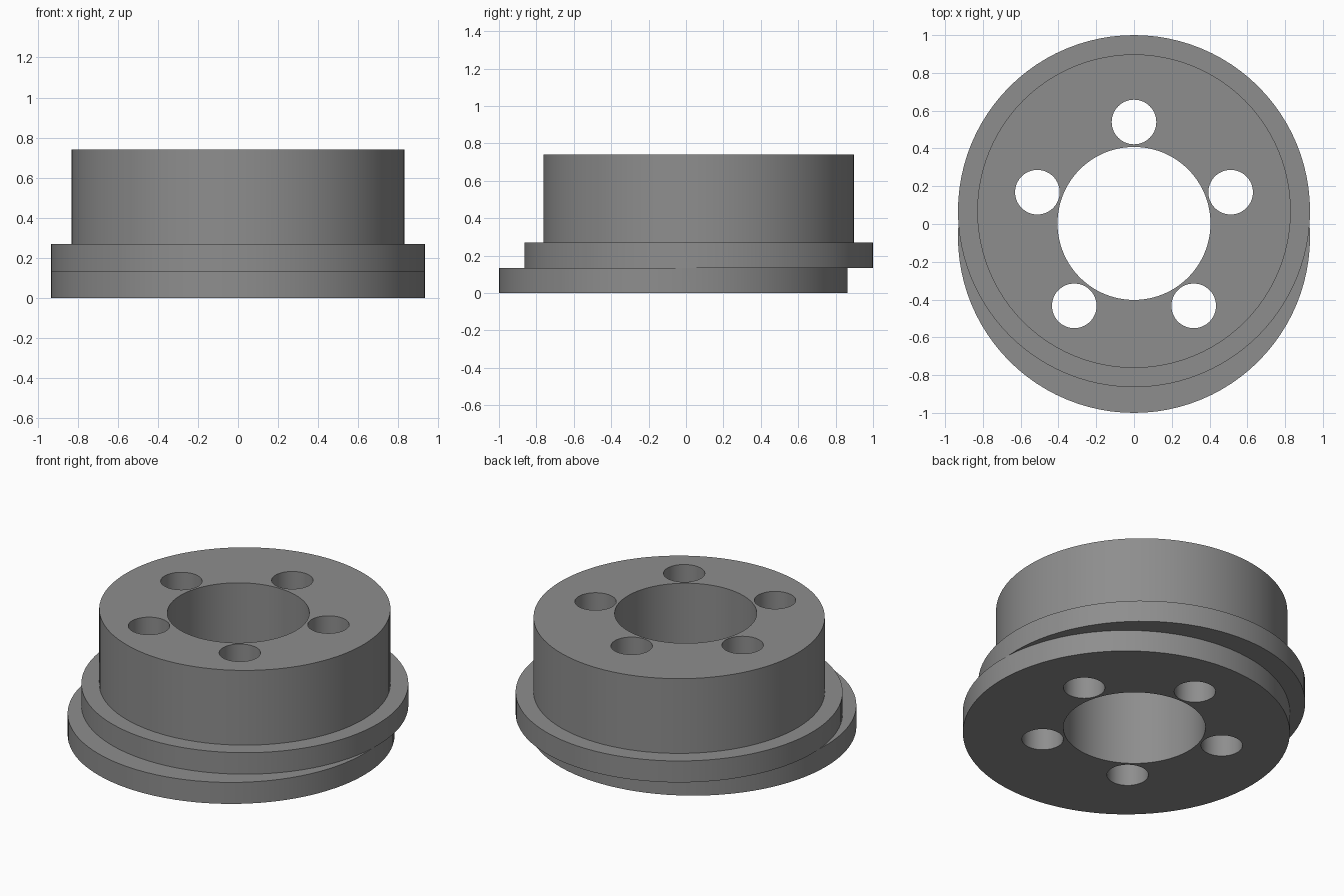
import bpy, bmesh, math

if "Cube" in bpy.data.objects:
    bpy.data.objects.remove(bpy.data.objects["Cube"])

SEG = 96
OFFSET = 0.068      # eccentric shift of the two flanges
HOLES = 5


def lathe(name, profile, y):
    """Closed solid turned about a vertical axis from (radius, z) points."""
    bm = bmesh.new()
    rings = [[bm.verts.new((r * math.cos(2 * math.pi * i / SEG),
                            y + r * math.sin(2 * math.pi * i / SEG), z))
              for i in range(SEG)] for r, z in profile]
    for a, b in zip(rings, rings[1:]):
        for i in range(SEG):
            j = (i + 1) % SEG
            bm.faces.new((a[i], a[j], b[j], b[i]))
    bm.faces.new(rings[0][::-1])
    bm.faces.new(rings[-1])
    mesh = bpy.data.meshes.new(name)
    bm.to_mesh(mesh)
    bm.free()
    obj = bpy.data.objects.new(name, mesh)
    bpy.context.collection.objects.link(obj)
    return obj


def combine(target, other, operation):
    """Apply a boolean and discard the helper solid."""
    mod = target.modifiers.new(operation.lower(), 'BOOLEAN')
    mod.operation, mod.solver, mod.object = operation, 'EXACT', other
    bpy.context.view_layer.objects.active = target
    bpy.ops.object.modifier_apply(modifier=mod.name)
    bpy.data.objects.remove(other)


# Stepped hub with its upper flange, joined to the offset lower flange
body = lathe("flanged_hub", [(0.932, 0.135), (0.932, 0.27), (0.83, 0.27), (0.83, 0.74)], OFFSET)
lower = lathe("lower_flange", [(0.932, 0), (0.932, 0.135)], -OFFSET)
combine(body, lower, 'UNION')

# Central bore
combine(body, lathe("bore_cutter", [(0.405, -0.2), (0.405, 1)], 0.003), 'DIFFERENCE')

# Ring of bolt holes
for k in range(HOLES):
    a = math.pi / 2 + 2 * math.pi * k / HOLES
    cutter = lathe("bolt_cutter", [(0.118, -0.2), (0.118, 1)], 0)
    cutter.location = (0.538 * math.cos(a), 0.002 + 0.538 * math.sin(a), 0)
    bpy.context.view_layer.update()
    combine(body, cutter, 'DIFFERENCE')

# Plain grey metal
grey = bpy.data.materials.new("grey_metal")
grey.diffuse_color = (0.27, 0.27, 0.27, 1)
grey.use_nodes = True
grey.node_tree.nodes["Principled BSDF"].inputs["Base Color"].default_value = grey.diffuse_color
body.data.materials.clear()
body.data.materials.append(grey)
for p in body.data.polygons:
    p.material_index = 0

bpy.ops.object.select_all(action='DESELECT')
body.select_set(True)
bpy.context.view_layer.objects.active = body
bpy.ops.object.shade_smooth_by_angle(angle=math.radians(30))
